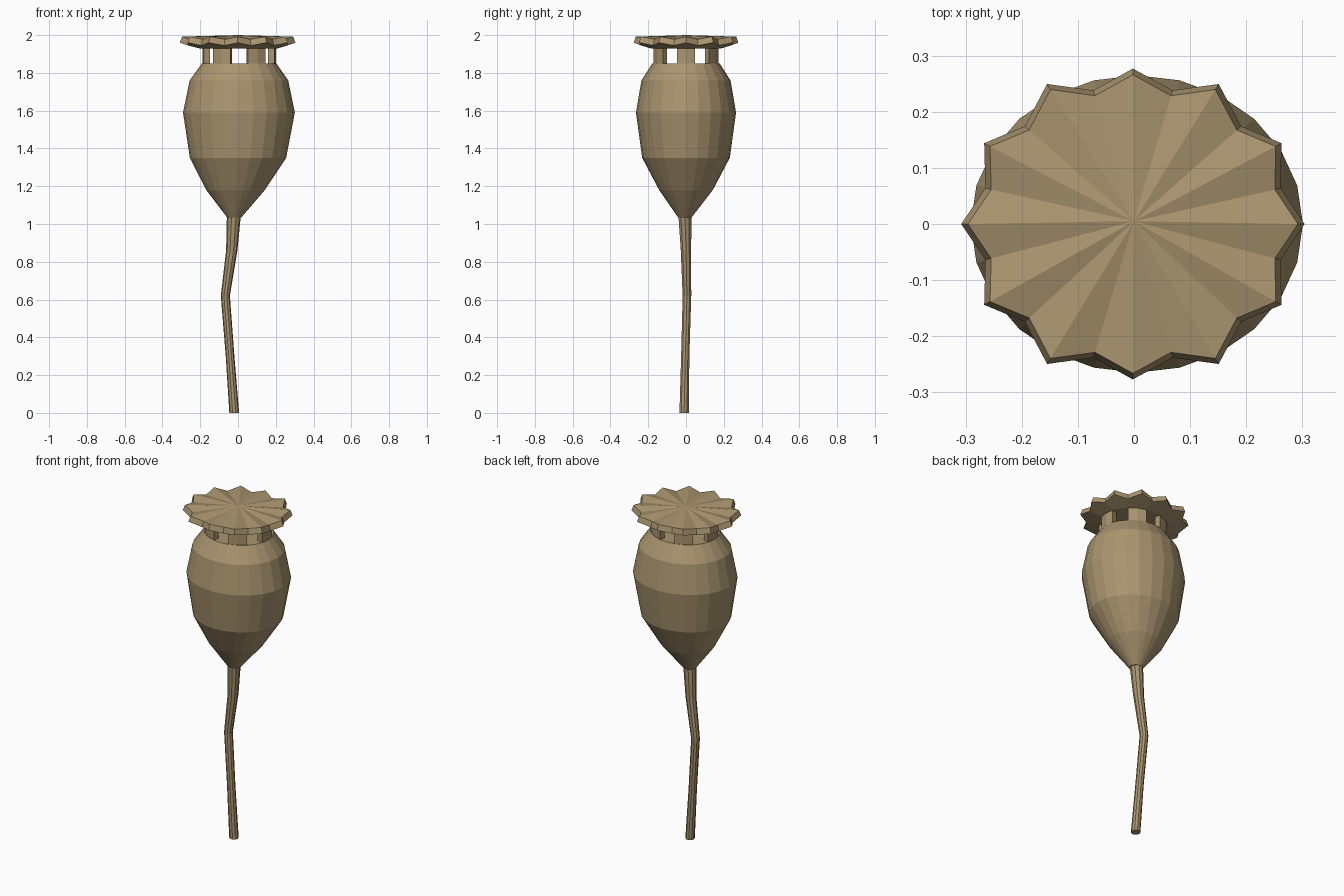
import bpy, bmesh
from math import sin, cos, pi, radians

if "Cube" in bpy.data.objects:
    bpy.data.objects.remove(bpy.data.objects["Cube"], do_unlink=True)

DRY = (0.40, 0.30, 0.16, 1)
tan = bpy.data.materials.new("dry tan")
tan.use_nodes = True
tan.diffuse_color = DRY
shader = tan.node_tree.nodes["Principled BSDF"]
shader.inputs["Base Color"].default_value = DRY
shader.inputs["Roughness"].default_value = 0.9


def finish(name, bm):
    bmesh.ops.recalc_face_normals(bm, faces=bm.faces)
    mesh = bpy.data.meshes.new(name)
    bm.to_mesh(mesh)
    bm.free()
    mesh.materials.append(tan)
    obj = bpy.data.objects.new(name, mesh)
    bpy.context.collection.objects.link(obj)
    return obj


def ring(bm, n, cx, cy, z, rx, ry):
    return [bm.verts.new((cx + rx * cos(2 * pi * i / n), cy + ry * sin(2 * pi * i / n), z))
            for i in range(n)]


def bridge(bm, a, b):
    n = len(a)
    for i in range(n):
        j = (i + 1) % n
        bm.faces.new((a[i], a[j], b[j], b[i]))


def loft(name, n, sections):
    """Tube through (cx, cy, z, rx, ry) sections, closed at both ends."""
    bm = bmesh.new()
    rings = [ring(bm, n, *s) for s in sections]
    for a, b in zip(rings, rings[1:]):
        bridge(bm, a, b)
    bm.faces.new(rings[0])
    bm.faces.new(rings[-1])
    return finish(name, bm)


# Bent stem
stem = loft("stem", 10, [
    (-0.02, -0.01, 0.0, 0.026, 0.026), (-0.042, -0.004, 0.3, 0.023, 0.023),
    (-0.067, 0.005, 0.62, 0.024, 0.024), (-0.033, 0, 0.86, 0.03, 0.029),
    (-0.022, -0.006, 1.045, 0.037, 0.036)])

# Seed pod
pod = loft("pod", 24, [
    (-0.02, -0.006, 1.035, 0.038, 0.036), (-0.013, 0, 1.18, 0.155, 0.142),
    (0, 0, 1.35, 0.255, 0.232), (0.005, 0, 1.59, 0.296, 0.265),
    (0.005, 0, 1.76, 0.261, 0.236), (0.006, 0, 1.85, 0.197, 0.178)])

# Pillars between pod and cap
bm = bmesh.new()
for k in range(6):
    outline = []
    for scale, turns in ((1, (-16, 0, 16)), (0.82, (16, 0, -16))):
        for t in turns:
            a = radians(60 * k + t)
            outline.append((0.006 + 0.194 * scale * cos(a), 0.176 * scale * sin(a)))
    low = [bm.verts.new((x, y, 1.845)) for x, y in outline]
    high = [bm.verts.new((x, y, 1.94)) for x, y in outline]
    bridge(bm, low, high)
    bm.faces.new(low)
    bm.faces.new(high)
finish("pillars", bm)

# Scalloped cap with raised tips and a pleated top
bm = bmesh.new()
N = 24


def scallop(rx, ry, tip_z, valley_z):
    verts = ring(bm, N, -0.002, 0, tip_z, rx, ry)
    for v in verts[1::2]:
        v.co.x *= 0.89
        v.co.y *= 0.89
        v.co.z = valley_z
    for i in (2, 4, 8, 10, 14, 16, 20, 22):
        verts[i].co.y *= 1.04
    return verts


top = scallop(0.294, 0.266, 1.992, 1.978)
rim = scallop(0.306, 0.277, 1.96, 1.945)
under = ring(bm, N, 0.003, 0, 1.928, 0.2, 0.18)
bridge(bm, rim, top)
bridge(bm, under, rim)
bm.faces.new(under)
peak = bm.verts.new((0, 0.005, 2.0))
for i in range(N):
    bm.faces.new((top[i], top[(i + 1) % N], peak))
finish("cap", bm)
